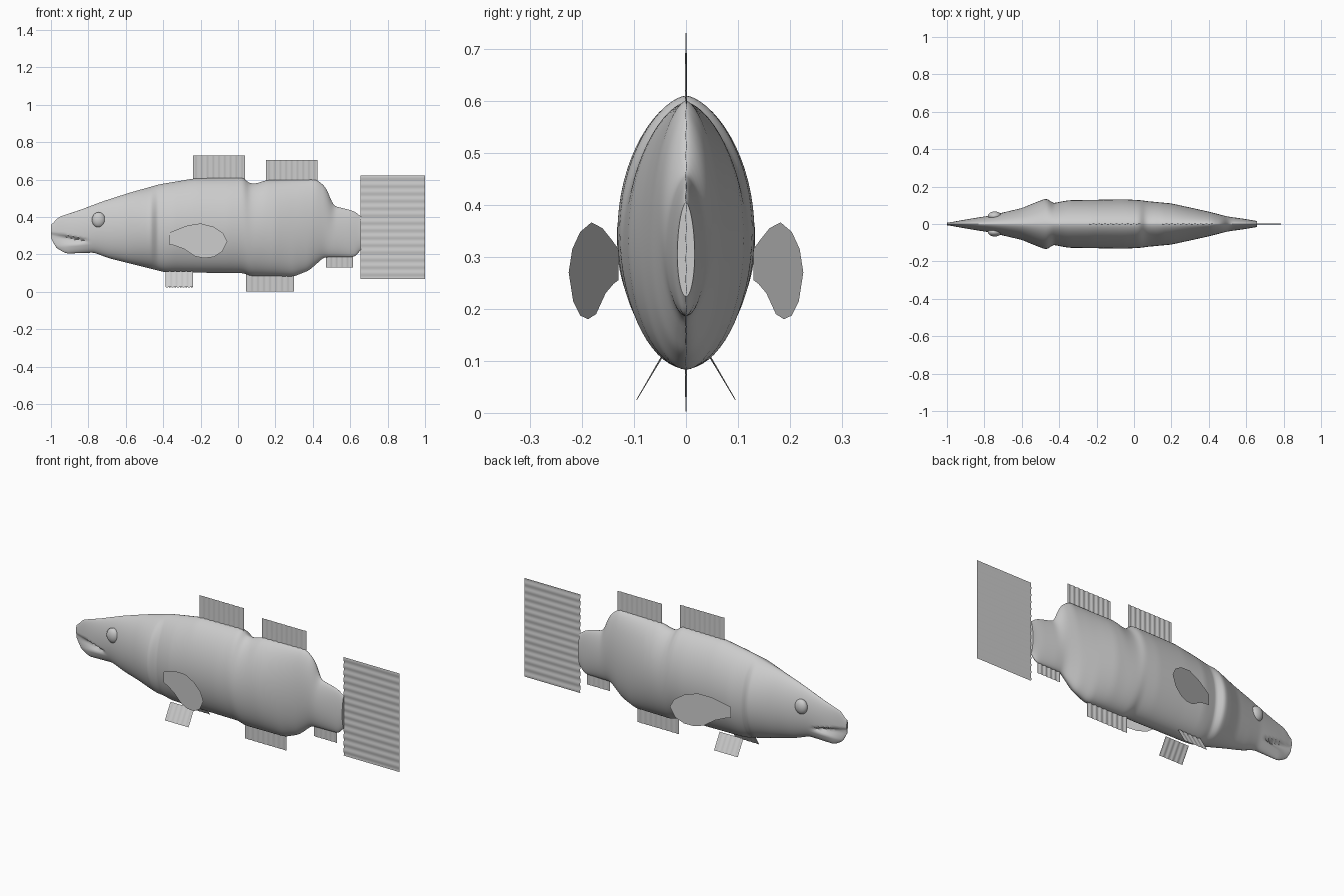
import bpy
import bmesh
import math
from mathutils import Vector

old = bpy.data.objects.get("Cube")
if old:
    bpy.data.objects.remove(old, do_unlink=True)


def make_material(name, value):
    mat = bpy.data.materials.new(name)
    mat.use_nodes = True
    colour = (value, value, value, 1)
    mat.diffuse_color = colour
    mat.node_tree.nodes["Principled BSDF"].inputs["Base Color"].default_value = colour
    return mat


grey = make_material("pale grey", .6)


def finish(name, bm, smooth_angle=None):
    mesh = bpy.data.meshes.new(name)
    bm.to_mesh(mesh)
    bm.free()
    mesh.materials.append(grey)
    obj = bpy.data.objects.new(name, mesh)
    bpy.context.collection.objects.link(obj)
    if smooth_angle:
        bpy.ops.object.select_all(action='DESELECT')
        obj.select_set(True)
        bpy.context.view_layer.objects.active = obj
        bpy.ops.object.shade_smooth_by_angle(angle=math.radians(smooth_angle))
    return obj


def lookup(profile, x):
    """Linear interpolation along a list of (x, value) points."""
    if x <= profile[0][0]:
        return profile[0][1]
    for (xa, va), (xb, vb) in zip(profile, profile[1:]):
        if x <= xb:
            return va + (vb - va) * (x - xa) / (xb - xa)
    return profile[-1][1]


def softened(profile, x, radius=.012):
    return sum(lookup(profile, x + k * radius) for k in (-1, 0, 1)) / 3


# Body outline: back, belly and half width along the length
back = [(-1, .355), (-.96, .4), (-.85, .436), (-.72, .485), (-.58, .53), (-.42, .575),
        (-.23, .607), (.03, .61), (.06, .58), (.1, .58), (.15, .597), (.42, .6),
        (.47, .56), (.51, .46), (.61, .435), (.64, .42), (.655, .4)]
belly = [(-1, .3), (-.98, .24), (-.92, .205), (-.77, .21), (-.69, .18), (-.53, .14),
         (-.39, .105), (.03, .1), (.07, .085), (.3, .083), (.38, .115), (.46, .185),
         (.62, .187), (.64, .2), (.655, .23)]
width = [(-1, .006), (-.9, .024), (-.77, .045), (-.6, .085), (-.51, .122), (-.47, .136),
         (-.45, .13), (-.44, .11), (-.35, .127), (-.05, .132), (.04, .127), (.07, .122),
         (.2, .11), (.4, .066), (.5, .04), (.6, .026), (.655, .016)]

LENGTH_STEPS, AROUND = 180, 64


def body_ring(bm, x):
    top, low, half = (softened(p, x) for p in (back, belly, width))
    mid, tall = (top + low) / 2 - .01, (top - low) / 2
    ring = []
    for i in range(AROUND):
        a = math.tau * i / AROUND
        c, s = math.cos(a), math.sin(a)
        z = mid + s * (top - mid if s > 0 else mid - low)
        power = 1.25 if s > 0 else 1.05
        y = half * math.copysign(abs(c) ** power, c)
        # Hollow of the mouth below the upper lip
        reach = (-.79 - x) / .21
        if reach > 0:
            lip = .275 + .045 * reach
            floor = .265 - .03 * reach
            if floor < z < lip:
                t = (z - floor) / (lip - floor)
                y *= 1 - .75 * min(1, reach * 3) * min(1, 6 * (1 - t), 1.6 * t)
        ring.append(bm.verts.new((x, y, z)))
    return ring


bm = bmesh.new()
rings = [body_ring(bm, -1 + 1.657 * k / LENGTH_STEPS) for k in range(LENGTH_STEPS + 1)]
for a, b in zip(rings, rings[1:]):
    for i in range(AROUND):
        j = (i + 1) % AROUND
        bm.faces.new((a[i], a[j], b[j], b[i]))
bm.faces.new(rings[0])
bm.faces.new(rings[-1])
bmesh.ops.recalc_face_normals(bm, faces=bm.faces)
finish("body", bm, 45)


# Rippled sheet fins; rays run along the second direction
def sheet_fin(name, corner, along, out, waves, depth=.003):
    corner, along, out = Vector(corner), Vector(along), Vector(out)
    normal = along.cross(out).normalized()
    count = waves * 6
    bm = bmesh.new()
    rows = []
    for k in range(count + 1):
        t = k / count
        ripple = normal * depth * math.sin(math.tau * waves * t)
        base = corner + along * t
        rows.append((bm.verts.new(base + ripple), bm.verts.new(base + out + ripple * .4)))
    for a, b in zip(rows, rows[1:]):
        bm.faces.new((a[0], b[0], b[1], a[1]))
    return finish(name, bm, 60)


def upright_fin(name, start, end, root, tip, waves):
    sheet_fin(name, (start, 0, root), (end - start, 0, 0), (0, 0, tip - root), waves)


upright_fin("front_dorsal_fin", -.24, .037, .58, .73, 9)
upright_fin("rear_dorsal_fin", .15, .425, .57, .705, 9)
upright_fin("anal_fin", .043, .3, .11, .003, 8)
upright_fin("rear_anal_fin", .47, .615, .21, .13, 5)
sheet_fin("tail_fin", (.655, 0, .07), (0, 0, .552), (.345, 0, 0), 14, .002)

# Paired fins and eyes
pectoral_outline = [(-.37, .315), (-.33, .332), (-.27, .355), (-.2, .366), (-.13, .348),
                    (-.08, .315), (-.057, .27), (-.085, .215), (-.13, .187), (-.18, .18),
                    (-.23, .19), (-.29, .23), (-.34, .248), (-.37, .255)]

for side, name in ((1, "left"), (-1, "right")):
    bm = bmesh.new()
    bm.faces.new([bm.verts.new((x, side * (.13 + .305 * (x + .37)), z))
                  for x, z in pectoral_outline])
    finish(name + "_pectoral_fin", bm)

    sheet_fin(name + "_pelvic_fin", (-.387, side * .045, .11), (.147, 0, 0),
              (0, side * .05, -.085), 5, .002)

    bm = bmesh.new()
    bmesh.ops.create_uvsphere(bm, u_segments=24, v_segments=16, radius=1)
    bmesh.ops.scale(bm, vec=(.036, .024, .041), verts=bm.verts)
    bmesh.ops.translate(bm, vec=(-.745, side * .043, .385), verts=bm.verts)
    finish(name + "_eye", bm, 60)
